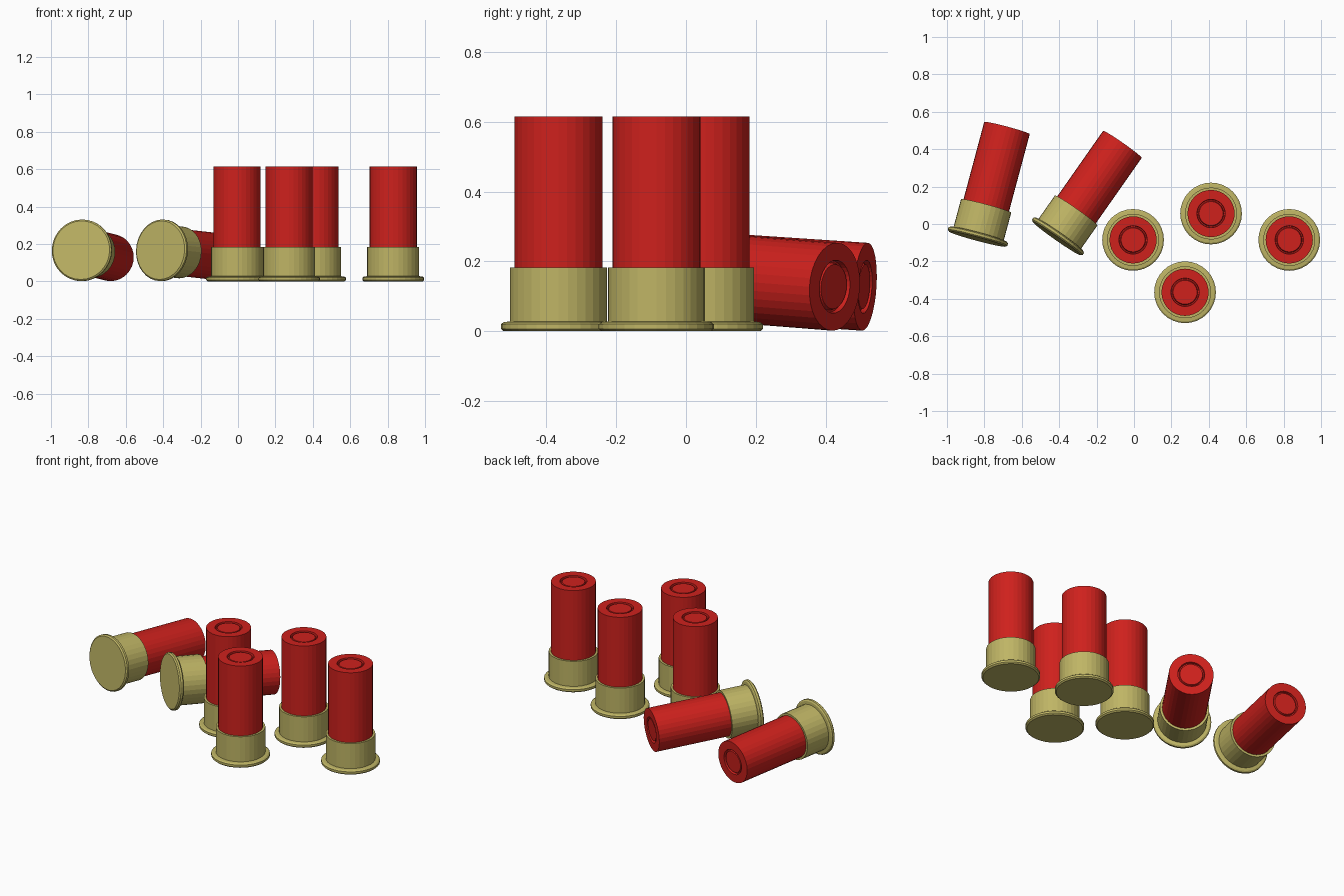
import bpy, bmesh
from math import cos, sin, pi, radians, asin
from mathutils import Matrix

if "Cube" in bpy.data.objects:
    bpy.data.objects.remove(bpy.data.objects["Cube"])

SIDES = 32

def material(name, color):
    m = bpy.data.materials.new(name)
    m.diffuse_color = color
    m.use_nodes = True
    m.node_tree.nodes["Principled BSDF"].inputs["Base Color"].default_value = m.diffuse_color
    return m

RED = material("red_plastic", (0.62, 0.015, 0.012, 1))
BRASS = material("brass", (0.52, 0.46, 0.13, 1))

def lathe(name, profile, mat):
    """Spin (radius, z) points around z, capping both ends."""
    bm = bmesh.new()
    rings = [[bm.verts.new((r * cos(2 * pi * i / SIDES), r * sin(2 * pi * i / SIDES), z))
              for i in range(SIDES)] for r, z in profile]
    for a, b in zip(rings, rings[1:]):
        for i in range(SIDES):
            j = (i + 1) % SIDES
            bm.faces.new((a[i], a[j], b[j], b[i]))
    bm.faces.new(rings[0][::-1])
    bm.faces.new(rings[-1])
    mesh = bpy.data.meshes.new(name)
    bm.to_mesh(mesh)
    bm.free()
    mesh.materials.append(mat)
    return mesh

# Brass head with flared rim
head = lathe("brass_head", [(0.157, 0), (0.165, 0.007), (0.165, 0.02), (0.157, 0.026),
                            (0.139, 0.028), (0.139, 0.183), (0.124, 0.183)], BRASS)
# Red tube with a ring groove in its closed end
tube = lathe("red_tube", [(0.126, 0.17), (0.126, 0.615), (0.076, 0.615), (0.074, 0.6),
                          (0.068, 0.6), (0.064, 0.612)], RED)

def shell(label, matrix):
    for part, mesh in (("brass_head", head), ("red_tube", tube)):
        ob = bpy.data.objects.new(f"{label}_{part}", mesh)
        ob.matrix_world = matrix
        bpy.context.collection.objects.link(ob)

# Standing shells
for n, (x, y) in enumerate([(-0.005, -0.085), (0.412, 0.056), (0.83, -0.085), (0.273, -0.365)]):
    shell(f"standing_shell_{n + 1}", Matrix.Translation((x, y, 0)))

# Lying shells rest on rim and tube mouth, so the axis dips slightly
dip = asin((0.165 - 0.126) / 0.605)
for n, (x, y, turn) in enumerate([(-0.838, -0.08, 15), (-0.414, -0.077, 35)]):
    shell(f"lying_shell_{n + 1}", Matrix.Translation((x, y, 0.167))
          @ Matrix.Rotation(radians(-turn), 4, 'Z')
          @ Matrix.Rotation(-pi / 2 - dip, 4, 'X'))
